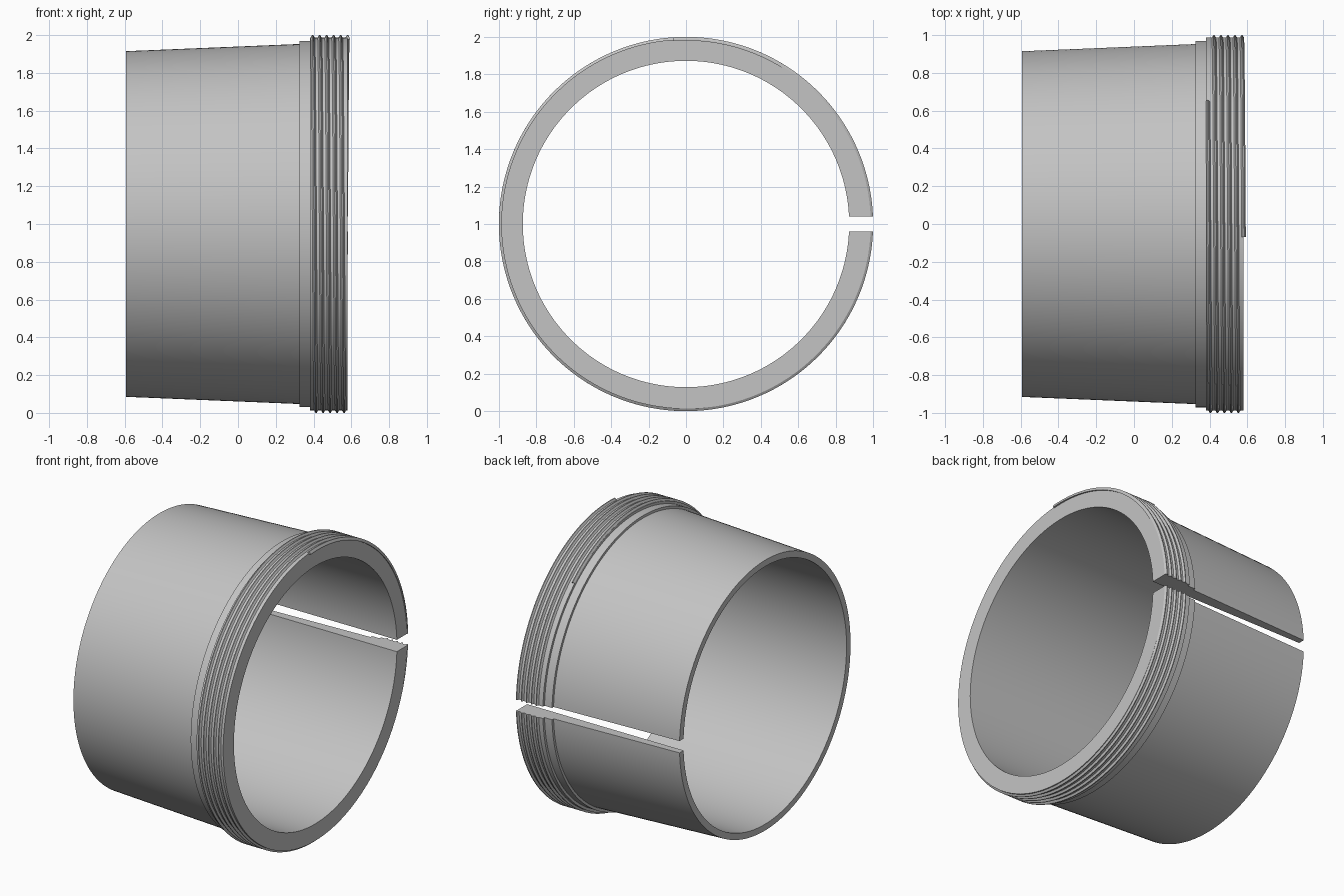
import bpy, bmesh
from math import sin, cos, asin, pi, radians

cube = bpy.data.objects.get("Cube")
if cube:
    bpy.data.objects.remove(cube, do_unlink=True)

STEPS = 180          # divisions per turn
GAP = 0.04           # half width of the slot
AXIS_Z = 1.0         # height of the sleeve axis

grey = bpy.data.materials.new("plain grey")
grey.use_nodes = True
grey.diffuse_color = (0.55, 0.55, 0.55, 1)
grey.node_tree.nodes["Principled BSDF"].inputs["Base Color"].default_value = grey.diffuse_color


def place(x, r, angle):
    """Point around the x axis, kept out of the parallel-sided slot at +y."""
    edge = asin(GAP / r)
    angle = min(max(angle, edge), 2 * pi - edge)
    return x, r * cos(angle), AXIS_Z + r * sin(angle)


def sweep(bm, profile, start, end, rise=0.0):
    """Sweep a closed (x, r) profile from start to end, moving along x by rise per turn."""
    count = max(2, round(STEPS * (end - start) / (2 * pi)))
    rings = []
    for i in range(count + 1):
        a = start + (end - start) * i / count
        rings.append([bm.verts.new(place(x + rise * a / (2 * pi), r, a)) for x, r in profile])
    n = len(profile)
    for r0, r1 in zip(rings, rings[1:]):
        for j in range(n):
            k = (j + 1) % n
            bm.faces.new((r0[j], r0[k], r1[k], r1[j]))
    bm.faces.new(rings[0])
    bm.faces.new(rings[-1])


def finish(bm, name):
    bmesh.ops.recalc_face_normals(bm, faces=bm.faces)
    mesh = bpy.data.meshes.new(name)
    bm.to_mesh(mesh)
    bm.free()
    mesh.materials.append(grey)
    obj = bpy.data.objects.new(name, mesh)
    bpy.context.collection.objects.link(obj)
    bpy.ops.object.select_all(action='DESELECT')
    obj.select_set(True)
    bpy.context.view_layer.objects.active = obj
    bpy.ops.object.shade_smooth_by_angle(angle=radians(30))


# Split sleeve: straight bore, tapered outside, collar and thread core
LEFT, COLLAR, CORE, RIGHT = -0.592, 0.325, 0.381, 0.58
BORE = 0.872
sleeve = bmesh.new()
sweep(sleeve, [(LEFT, BORE), (LEFT, 0.915), (COLLAR, 0.953), (COLLAR, 0.97),
               (CORE, 0.97), (CORE, 0.987), (RIGHT, 0.987), (RIGHT, BORE)], 0, 2 * pi)
finish(sleeve, "split_sleeve")

# Helical thread ridge, interrupted by the slot on every turn
PITCH, TURNS = 0.037, 6
FIRST, LAST = radians(49), radians(94)
thread = bmesh.new()
for turn in range(TURNS):
    x = 0.386 + PITCH * turn
    ridge = [(x - 0.011, 0.98), (x - 0.011, 0.987), (x - 0.003, 1.0),
             (x + 0.003, 1.0), (x + 0.011, 0.987), (x + 0.011, 0.98)]
    sweep(thread, ridge, FIRST if turn == 0 else 0,
          LAST if turn == TURNS - 1 else 2 * pi, PITCH)
finish(thread, "thread_ridge")
